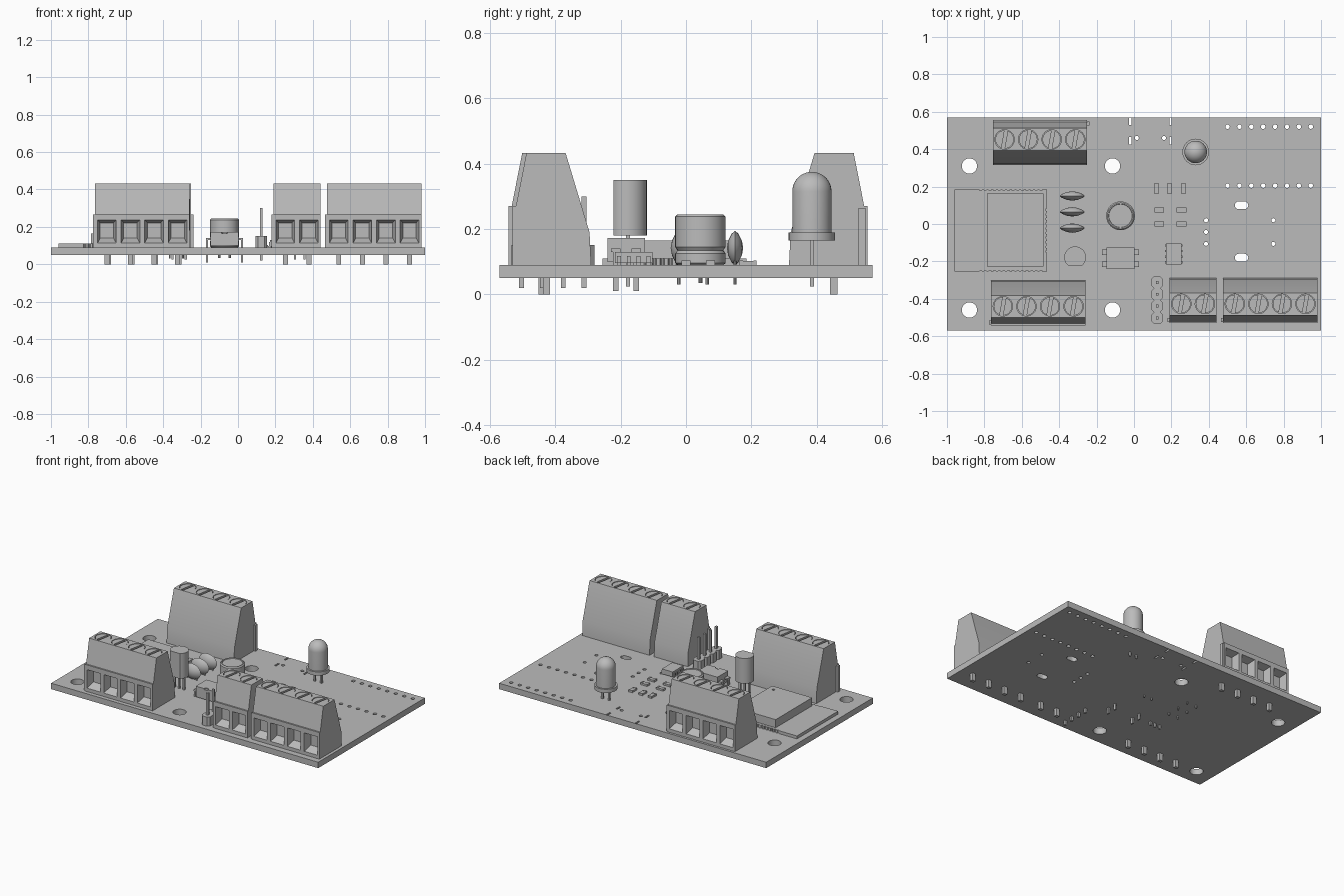
import bpy, bmesh, math
from mathutils import Matrix, Vector

cube = bpy.data.objects.get("Cube")
if cube:
    bpy.data.objects.remove(cube, do_unlink=True)

GREY = (0.5, 0.5, 0.5, 1)
mat = bpy.data.materials.new("plain grey")
mat.use_nodes = True
mat.diffuse_color = GREY
mat.node_tree.nodes["Principled BSDF"].inputs["Base Color"].default_value = GREY

TOP = 0.09      # upper face of the board
BASE = 0.05     # lower face of the board


def box(bm, x0, x1, y0, y1, z0, z1):
    m = Matrix.Translation(((x0 + x1) / 2, (y0 + y1) / 2, (z0 + z1) / 2))
    m = m @ Matrix.Diagonal((x1 - x0, y1 - y0, z1 - z0, 1))
    bmesh.ops.create_cube(bm, size=1, matrix=m)


def block(bm, x, y, w, d, z0, z1):
    box(bm, x - w / 2, x + w / 2, y - d / 2, y + d / 2, z0, z1)


def cyl(bm, x, y, r, z0, z1, n=24):
    bmesh.ops.create_cone(bm, cap_ends=True, segments=n, radius1=r, radius2=r, depth=z1 - z0,
                          matrix=Matrix.Translation((x, y, (z0 + z1) / 2)))


def loft(bm, loop_a, loop_b):
    a = [bm.verts.new(p) for p in loop_a]
    b = [bm.verts.new(p) for p in loop_b]
    bm.faces.new(a)
    bm.faces.new(b)
    for i in range(len(a)):
        j = (i + 1) % len(a)
        bm.faces.new((a[i], a[j], b[j], b[i]))


def prism(bm, outline, z0, z1):
    loft(bm, [(x, y, z0) for x, y in outline], [(x, y, z1) for x, y in outline])


def segment(cx, cy, r, start, end, n=20):
    angles = [math.radians(start + (end - start) * i / n) for i in range(n + 1)]
    return [(cx + r * math.cos(t), cy + r * math.sin(t)) for t in angles]


def slot(bm, x, y, w, d, z0, z1):
    # rounded slot, long along x
    h = (w - d) / 2
    prism(bm, segment(x + h, y, d / 2, -90, 90, 8) + segment(x - h, y, d / 2, 90, 270, 8), z0, z1)


def lathe(bm, profile, matrix, steps=32):
    part = bmesh.new()
    vs = [part.verts.new((r, 0, z)) for r, z in profile]
    es = [part.edges.new(p) for p in zip(vs, vs[1:])]
    bmesh.ops.spin(part, geom=vs + es, cent=(0, 0, 0), axis=(0, 0, 1),
                   angle=math.tau, steps=steps)
    bmesh.ops.remove_doubles(part, verts=part.verts, dist=1e-5)
    part.transform(matrix)
    tmp = bpy.data.meshes.new("lathe")
    part.to_mesh(tmp)
    part.free()
    bm.from_mesh(tmp)
    bpy.data.meshes.remove(tmp)


def finish(bm, name, cutter=None, matrix=None):
    bmesh.ops.recalc_face_normals(bm, faces=bm.faces)
    if matrix:
        bm.transform(matrix)
    me = bpy.data.meshes.new(name)
    bm.to_mesh(me)
    bm.free()
    ob = bpy.data.objects.new(name, me)
    bpy.context.collection.objects.link(ob)
    me.materials.append(mat)
    if cutter:
        tool = finish(cutter, name + "_cutter", matrix=matrix)
        tool.hide_render = True
        mod = ob.modifiers.new("cut", "BOOLEAN")
        mod.operation, mod.solver, mod.object = "DIFFERENCE", "EXACT", tool
        bpy.context.view_layer.update()
        graph = bpy.context.evaluated_depsgraph_get()
        ob.data = bpy.data.meshes.new_from_object(ob.evaluated_get(graph))
        ob.modifiers.clear()
        bpy.data.objects.remove(tool, do_unlink=True)
    ob.data.shade_smooth()
    ob.data.set_sharp_from_angle(angle=math.radians(32))
    return ob


# Board with mounting holes, slots and drill holes
bm, cut = bmesh.new(), bmesh.new()
box(bm, -1, 1, -0.57, 0.57, BASE, TOP)
for x in (-0.88, -0.115):
    for y in (0.31, -0.46):
        cyl(cut, x, y, 0.041, 0, 0.2, 32)
for y in (0.1, -0.18):
    slot(cut, 0.575, y, 0.072, 0.042, 0, 0.2)
for i in range(8):
    for y in (0.52, 0.205):
        cyl(cut, 0.5 + 0.0636 * i, y, 0.012, 0, 0.2, 16)
for x, y in ((0.385, 0.02), (0.385, -0.043), (0.385, -0.106), (0.745, 0.02),
             (0.745, -0.106), (0.015, 0.46), (0.16, 0.46)):
    cyl(cut, x, y, 0.011, 0, 0.2, 16)
for x in (-0.02, 0.195):
    for y in (0.548, 0.445):
        block(cut, x, y, 0.012, 0.038, 0, 0.2)
finish(bm, "circuit_board", cut)


# Screw terminal blocks, wire openings towards local -y
def terminal(name, x, y, poles, turn=0):
    pitch = 0.126
    half = poles * pitch / 2
    place = Matrix.Translation((x, y, 0)) @ Matrix.Rotation(turn, 4, "Z")
    side = ((-0.11, TOP), (-0.11, 0.27), (-0.1, 0.27), (-0.068, 0.432),
            (0.052, 0.432), (0.125, 0.19), (0.13, TOP))
    body, cut, metal = bmesh.new(), bmesh.new(), bmesh.new()
    loft(body, [(-half, *p) for p in side], [(half, *p) for p in side])
    for i in range(poles):
        c = -half + pitch * (i + 0.5)

        def frame(w, z0, z1, d):
            return [(c - w, d, z0), (c + w, d, z0), (c + w, d, z1), (c - w, d, z1)]
        loft(cut, frame(0.05, 0.113, 0.238, -0.1105), frame(0.036, 0.14, 0.222, -0.06))
        cyl(cut, c, -0.007, 0.052, 0.41, 0.46, 32)
        # slotted screw head and solder pin
        cyl(metal, c, -0.007, 0.049, 0.405, 0.418, 32)
        for a in (80, 260):
            prism(metal, segment(c, -0.007, 0.049, a + 10, a + 170), 0.418, 0.43)
        block(metal, c, -0.007, 0.026, 0.022, 0, TOP + 0.01)
    finish(body, name + "_housing", cut, place)
    finish(metal, name + "_screws_and_pins", matrix=place)
    rib = bmesh.new()
    box(rib, -half - 0.012, -half, -0.104, -0.082, TOP, 0.265)
    finish(rib, name + "_side_rib", matrix=place)


terminal("front_left_end_terminal", 0.728, -0.42, 4)
terminal("front_middle_terminal", 0.316, -0.42, 2)
terminal("front_right_end_terminal", -0.512, -0.433, 4)
terminal("back_terminal", -0.503, 0.445, 4, math.pi)

# Radio module with notched edge and metal shield
bm, cut = bmesh.new(), bmesh.new()
box(bm, -0.96, -0.465, -0.255, 0.185, TOP, 0.11)
for i in range(14):
    for y in (-0.255, 0.185):
        cyl(cut, -0.82 + 0.0248 * i, y, 0.007, 0.08, 0.12, 10)
for i in range(10):
    cyl(cut, -0.465, -0.147 + 0.0248 * i, 0.007, 0.08, 0.12, 10)
finish(bm, "radio_module_board", cut)
bm, cut = bmesh.new(), bmesh.new()
box(bm, -0.785, -0.485, -0.228, 0.162, 0.11, 0.165)
cyl(cut, -0.525, -0.187, 0.009, 0.16, 0.18, 16)
finish(bm, "radio_module_shield", cut)

# Pin header
bm = bmesh.new()
for i in range(4):
    y = -0.312 - 0.0635 * i
    w, h, c = 0.031, 0.0317, 0.014
    prism(bm, [(0.124 + px, y + py) for px, py in (
        (-w, -h + c), (-w + c, -h), (w - c, -h), (w, -h + c),
        (w, h - c), (w - c, h), (-w + c, h), (-w, h - c))], TOP, 0.152)
    block(bm, 0.124, y, 0.015, 0.015, 0.02, 0.3)
finish(bm, "pin_header")

# Indicator lamp with dome and legs
bm = bmesh.new()
dome = [(r, z + 0.315) for r, z in segment(0, 0, 0.06, 0, 90, 10)]
dome[-1] = (0, 0.375)
lathe(bm, [(0, 0.165), (0.071, 0.165), (0.071, 0.19), (0.06, 0.19)] + dome,
      Matrix.Translation((0.33, 0.385, 0)))
for x in (0.305, 0.355):
    block(bm, x, 0.385, 0.012, 0.012, 0.025, 0.17)
finish(bm, "indicator_lamp")

# Round can capacitor
bm = bmesh.new()
lathe(bm, [(0, TOP), (0.07, TOP), (0.077, 0.096), (0.077, 0.125), (0.07, 0.135),
           (0.077, 0.145), (0.077, 0.238), (0.07, 0.245), (0.064, 0.245), (0.062, 0.241), (0, 0.241)],
      Matrix.Translation((-0.072, 0.044, 0)))
for x in (-0.1, -0.044):
    cyl(bm, x, 0.044, 0.006, 0.035, TOP, 10)
finish(bm, "can_capacitor")

# Three lens shaped disc capacitors standing in a row
bm = bmesh.new()
for y in (0.15, 0.065, -0.022):
    lens = [(0, -0.025), (0.025, -0.021), (0.05, -0.01), (0.06, 0), (0.05, 0.01), (0.025, 0.021), (0, 0.025)]
    m = Matrix.Translation((-0.33, y, 0.142)) @ Matrix.Diagonal((1.12, 1, 0.88, 1))
    lathe(bm, lens, m @ Matrix.Rotation(math.pi / 2, 4, "X"), 28)
    for x in (-0.365, -0.295):
        cyl(bm, x, y, 0.005, 0.03, 0.13, 8)
finish(bm, "disc_capacitors")

# Transistor with one flat side
bm = bmesh.new()
prism(bm, segment(-0.315, -0.178, 0.058, -50, 230, 28), 0.18, 0.35)
for x in (-0.35, -0.315, -0.28):
    block(bm, x, -0.178, 0.012, 0.012, 0.025, 0.185)
finish(bm, "transistor")

# Four legged chip with bent legs and end notch
bm, cut = bmesh.new(), bmesh.new()
box(bm, -0.148, 0.004, -0.24, -0.125, 0.1, 0.172)
cyl(cut, -0.072, -0.24, 0.016, 0.165, 0.2, 20)
finish(bm, "large_chip_body", cut)
bm = bmesh.new()
for y in (-0.215, -0.152):
    for s in (-1, 1):
        x = -0.072 + s * 0.094
        block(bm, x, y, 0.01, 0.018, 0.01, 0.137)
        block(bm, x - s * 0.01, y, 0.03, 0.03, 0.13, 0.14)
finish(bm, "large_chip_legs")

# Eight legged surface chip
bm = bmesh.new()
box(bm, 0.172, 0.253, -0.217, -0.103, 0.096, 0.13)
for i in range(4):
    y = -0.205 + 0.03 * i
    for s in (-1, 1):
        x = 0.2125 + s * 0.05
        block(bm, x, y, 0.02, 0.012, TOP, 0.097)
        block(bm, x - s * 0.006, y, 0.008, 0.012, TOP, 0.118)
finish(bm, "small_chip")

# Small surface parts with raised end caps
bm = bmesh.new()
spots = [(x, 0.19, True) for x in (0.12, 0.19, 0.265)]
spots += [(x, y, False) for x in (0.135, 0.254) for y in (0.075, 0.0)]
for x, y, upright in spots:
    w, d = (0.027, 0.05) if upright else (0.05, 0.027)
    block(bm, x, y, w, d, TOP, 0.102)
    for s in (-1, 1):
        if upright:
            block(bm, x, y + s * 0.021, w + 0.001, 0.01, TOP, 0.104)
        else:
            block(bm, x + s * 0.021, y, 0.01, d + 0.001, TOP, 0.104)
finish(bm, "surface_resistors")
